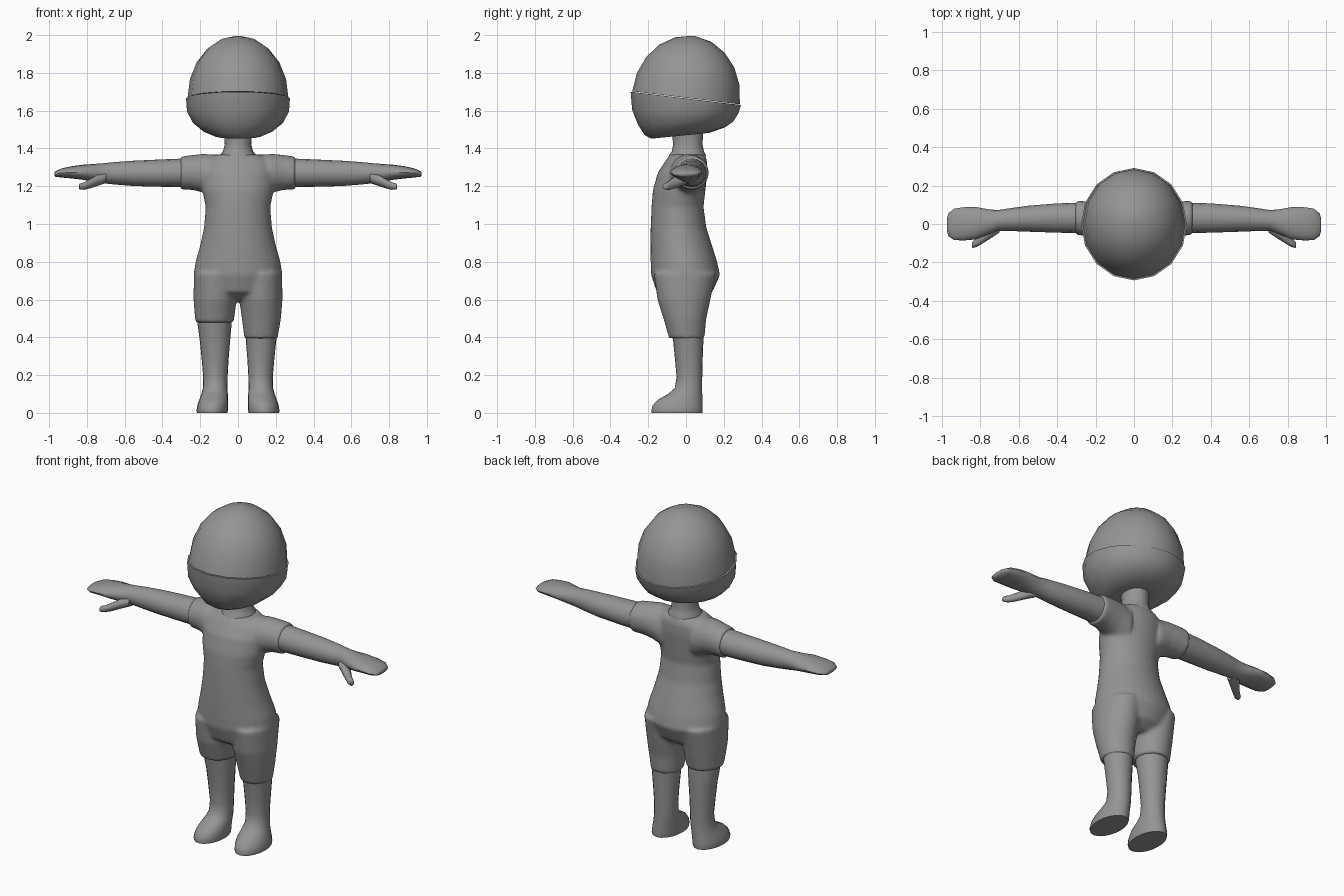
import bpy, bmesh, math
from mathutils import Vector

grey = bpy.data.materials.new("plain grey")
grey.diffuse_color = (0.3, 0.3, 0.3, 1)


def add_loft(bm, rings, axis="z", n=16, side=1):
    """Skin rings given as (pos, u0, u1, v0, v1, tilt); u/v are x/y on z, y/z on x."""
    loops = []
    for pos, u0, u1, v0, v1, *tilt in rings:
        t = tilt[0] if tilt else 0
        loop = []
        for i in range(n):
            a = 2 * math.pi * i / n
            u = (u0 + u1) / 2 + (u1 - u0) / 2 * math.cos(a)
            v = (v0 + v1) / 2 + (v1 - v0) / 2 * math.sin(a)
            p = (u, v, pos + t * v) if axis == "z" else (pos + t * v, u, v)
            loop.append(bm.verts.new((p[0] * side, p[1], p[2])))
        loops.append(loop)
    faces = [bm.faces.new((a[i], a[(i + 1) % n], b[(i + 1) % n], b[i]))
             for a, b in zip(loops, loops[1:]) for i in range(n)]
    faces += [bm.faces.new(loops[0]), bm.faces.new(loops[-1])]
    bmesh.ops.recalc_face_normals(bm, faces=faces)


def finish(name, bm, mirror=False, subdivide=0, angle=50):
    mesh = bpy.data.meshes.new(name)
    bm.to_mesh(mesh)
    bm.free()
    ob = bpy.data.objects.new(name, mesh)
    bpy.context.collection.objects.link(ob)
    mesh.materials.append(grey)
    bpy.ops.object.select_all(action="DESELECT")
    ob.select_set(True)
    bpy.context.view_layer.objects.active = ob
    bpy.ops.object.shade_smooth_by_angle(angle=math.radians(angle))
    if mirror:
        ob.modifiers.new("mirror", "MIRROR").use_mirror_merge = False
    if subdivide:
        ob.modifiers.new("rounding", "SUBSURF").levels = subdivide
        ob.modifiers["rounding"].render_levels = subdivide
    return ob


def loft(name, rings, axis="z", n=16, **kw):
    bm = bmesh.new()
    add_loft(bm, rings, axis, n)
    return finish(name, bm, **kw)


# Cap: half sphere tipped back
rings = []
for i in range(6):
    a = math.radians(i * 17.6)
    rx, ry = 0.267 * math.cos(a), 0.287 * math.cos(a)
    rings.append((0.33 * math.sin(a), -rx, rx, -ry, ry))
cap = loft("cap", rings)
cap.location.z = 1.668
cap.rotation_euler.x = -0.12

# Lower head: bowl with a thin lip under the cap
loft("lower_head", [
    (1.665, -0.24, 0.24, -0.26, 0.26, -0.12),
    (1.665, -0.275, 0.275, -0.293, 0.291, -0.12),
    (1.595, -0.27, 0.27, -0.285, 0.278, -0.03),
    (1.535, -0.238, 0.238, -0.255, 0.25, 0.03),
    (1.492, -0.185, 0.185, -0.22, 0.205, 0.09),
    (1.47, -0.125, 0.125, -0.185, 0.12, 0.1),
    (1.475, -0.09, 0.09, -0.10, 0.09, 0.1)])

# Neck
loft("neck", [
    (1.30, -0.11, 0.11, -0.10, 0.10),
    (1.365, -0.095, 0.095, -0.09, 0.105),
    (1.385, -0.08, 0.08, -0.075, 0.095),
    (1.42, -0.07, 0.07, -0.068, 0.088),
    (1.49, -0.075, 0.075, -0.075, 0.09)])

# Suit: torso, short sleeves and two uneven short legs fused together
bm = bmesh.new()
add_loft(bm, [
    (0.595, -0.10, 0.10, -0.08, 0.08),
    (0.64, -0.20, 0.20, -0.155, 0.14),
    (0.73, -0.236, 0.236, -0.185, 0.18),
    (0.80, -0.225, 0.225, -0.187, 0.165),
    (0.88, -0.202, 0.202, -0.188, 0.14),
    (0.98, -0.18, 0.18, -0.187, 0.108),
    (1.09, -0.171, 0.171, -0.183, 0.093),
    (1.18, -0.19, 0.19, -0.175, 0.103),
    (1.27, -0.195, 0.195, -0.15, 0.113),
    (1.33, -0.18, 0.18, -0.112, 0.112),
    (1.368, -0.12, 0.12, -0.085, 0.10)], n=32)
for side, hem in ((1, 0.395), (-1, 0.478)):
    add_loft(bm, [
        (0.10, -0.09, 0.11, 1.13, 1.365),
        (0.18, -0.085, 0.113, 1.165, 1.372),
        (0.24, -0.065, 0.118, 1.18, 1.366),
        (0.306, -0.055, 0.122, 1.182, 1.358)], "x", 24, side)
    w = (hem - 0.395) / 0.105
    add_loft(bm, [
        (0.74, 0.012, 0.234, -0.17, 0.16),
        (0.60, 0.006, 0.236, -0.152, 0.13),
        (0.50, 0.020, 0.228, -0.12, 0.108),
        (hem, 0.033 - 0.013 * w, 0.21 + 0.018 * w, -0.09 - 0.03 * w, 0.098 + 0.01 * w)],
        "z", 24, side)
suit = finish("suit", bm)
mod = suit.modifiers.new("fuse", "REMESH")
mod.mode, mod.voxel_size, mod.use_smooth_shade = "VOXEL", 0.011, True
mod = suit.modifiers.new("soften", "SMOOTH")
mod.factor, mod.iterations = 0.5, 6

# Arms with flat mitten hands
loft("arm", [
    (0.25, -0.048, 0.112, 1.195, 1.348),
    (0.40, -0.045, 0.107, 1.197, 1.342),
    (0.55, -0.040, 0.095, 1.201, 1.335),
    (0.65, -0.036, 0.081, 1.209, 1.328),
    (0.71, -0.035, 0.072, 1.215, 1.322),
    (0.76, -0.055, 0.077, 1.222, 1.318),
    (0.82, -0.080, 0.088, 1.234, 1.314),
    (0.88, -0.085, 0.088, 1.241, 1.306),
    (0.935, -0.084, 0.080, 1.246, 1.294),
    (0.965, -0.062, 0.055, 1.25, 1.28),
    (0.972, -0.035, 0.030, 1.257, 1.274)], "x", mirror=True)

# Thumbs reaching forward and down
loft("thumb", [
    (0.70, -0.045, 0.045, 1.215, 1.275),
    (0.745, -0.075, 0.01, 1.20, 1.262),
    (0.785, -0.10, -0.04, 1.187, 1.238),
    (0.815, -0.118, -0.07, 1.18, 1.222),
    (0.838, -0.125, -0.09, 1.182, 1.214),
    (0.843, -0.118, -0.098, 1.188, 1.207)], "x", 10, mirror=True)

# Lower legs running down into the feet
loft("leg_and_foot", [
    (0.56, 0.04, 0.213, -0.10, 0.09),
    (0.47, 0.034, 0.214, -0.085, 0.093),
    (0.38, 0.042, 0.202, -0.068, 0.092),
    (0.28, 0.050, 0.192, -0.058, 0.088),
    (0.19, 0.055, 0.184, -0.050, 0.086),
    (0.13, 0.056, 0.186, -0.060, 0.086),
    (0.10, 0.054, 0.194, -0.095, 0.086),
    (0.07, 0.052, 0.205, -0.148, 0.087),
    (0.04, 0.052, 0.215, -0.176, 0.088),
    (0.012, 0.053, 0.22, -0.184, 0.088),
    (0.0, 0.056, 0.217, -0.182, 0.086)], n=20, mirror=True)
